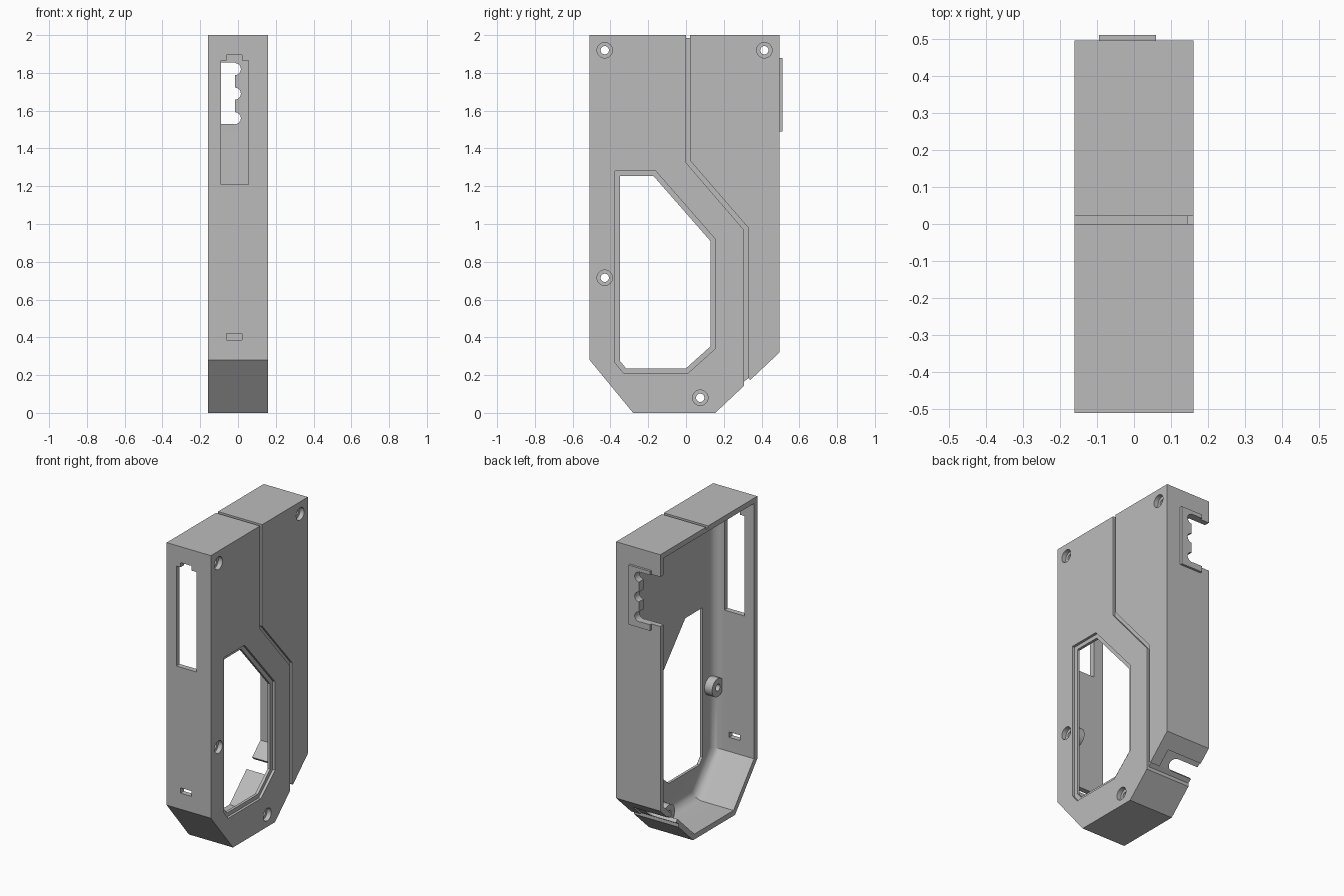
import bpy, bmesh, math
from mathutils import Matrix

if "Cube" in bpy.data.objects:
    bpy.data.objects.remove(bpy.data.objects["Cube"])

grey = bpy.data.materials.new("plain grey")
grey.diffuse_color = (0.5, 0.5, 0.5, 1)
grey.use_nodes = True
grey.node_tree.nodes["Principled BSDF"].inputs["Base Color"].default_value = grey.diffuse_color


def finish(name, bm):
    bmesh.ops.recalc_face_normals(bm, faces=bm.faces[:])
    me = bpy.data.meshes.new(name)
    bm.to_mesh(me)
    bm.free()
    ob = bpy.data.objects.new(name, me)
    bpy.context.collection.objects.link(ob)
    me.materials.append(grey)
    return ob


def prism(name, pts, x0, x1, fillet=0):
    """Extrude a (y, z) outline along x; optionally round the edges at x1."""
    bm = bmesh.new()
    f = bm.faces.new([bm.verts.new((x0, y, z)) for y, z in pts])
    r = bmesh.ops.extrude_face_region(bm, geom=[f])
    top = [g for g in r["geom"] if isinstance(g, bmesh.types.BMVert)]
    for v in top:
        v.co.x = x1
    if fillet:
        es = [e for e in bm.edges if all(v in top for v in e.verts)]
        bmesh.ops.recalc_face_normals(bm, faces=bm.faces[:])
        bmesh.ops.bevel(bm, geom=es, offset=fillet, segments=6,
                        profile=0.5, affect='EDGES')
    return finish(name, bm)


def box(name, x, y, z):
    return prism(name, [(y[0], z[0]), (y[1], z[0]), (y[1], z[1]), (y[0], z[1])], *x)


def cyl(name, axis, r, centre, length):
    bm = bmesh.new()
    rot = Matrix.Rotation(math.pi / 2, 4, 'Y' if axis == 'x' else 'X')
    bmesh.ops.create_cone(bm, cap_ends=True, segments=32, radius1=r, radius2=r,
                          depth=length, matrix=Matrix.Translation(centre) @ rot)
    return finish(name, bm)


def boolean(ob, tool, op='DIFFERENCE'):
    m = ob.modifiers.new(op.lower(), 'BOOLEAN')
    m.operation, m.object, m.solver = op, tool, 'EXACT'
    bpy.context.view_layer.objects.active = ob
    bpy.ops.object.modifier_apply(modifier=m.name)
    bpy.data.objects.remove(tool)


def inset(pts, d):
    """Offset a counter-clockwise outline inwards by d."""
    out = []
    n = len(pts)
    for i in range(n):
        (ax, ay), (bx, by), (cx, cy) = pts[i - 1], pts[i], pts[(i + 1) % n]
        l1, l2 = math.hypot(bx - ax, by - ay), math.hypot(cx - bx, cy - by)
        n1 = (-(by - ay) / l1, (bx - ax) / l1)
        n2 = (-(cy - by) / l2, (cx - bx) / l2)
        k = d / (1 + n1[0] * n2[0] + n1[1] * n2[1])
        out.append((bx + k * (n1[0] + n2[0]), by + k * (n1[1] + n2[1])))
    return out


W, WALL, FLOOR = 0.16, 0.035, 0.125

# open half shell with a filleted cavity
outline = [(-0.28, 0), (0.155, 0), (0.495, 0.32), (0.495, 2), (-0.51, 2), (-0.51, 0.28)]
shell = prism("casing_half", outline, -W, W)
boolean(shell, prism("cavity", inset(outline, WALL), -0.3, FLOOR, 0.06))

# screw bosses, counterbores and holes
for y, z in [(-0.43, 1.92), (0.415, 1.92), (-0.43, 0.715), (0.075, 0.08)]:
    boolean(shell, cyl("boss", 'x', 0.06, (0.105, y, z), 0.07), 'UNION')
    boolean(shell, cyl("counterbore", 'x', 0.041, (0.17, y, z), 0.08))
    boolean(shell, cyl("screw_hole", 'x', 0.022, (0.12, y, z), 0.3))

# window with a stepped rim
window = [(-0.33, 0.21), (0.01, 0.21), (0.155, 0.34), (0.155, 0.92),
          (-0.16, 1.28), (-0.375, 1.28), (-0.375, 0.265)]
boolean(shell, prism("window_recess", window, 0.143, 0.3))
boolean(shell, prism("window_hole", inset(window, 0.026), 0.05, 0.3))

# decorative groove over the side, top and bottom
left = [(0.0, 2.1), (0.0, 1.325), (0.308, 0.967), (0.308, 0.05)]
right = [(0.332, 0.05), (0.332, 0.977), (0.022, 1.335), (0.022, 2.1)]
boolean(shell, prism("side_groove", left + right, 0.145, 0.3))
boolean(shell, box("top_groove", (-0.3, 0.3), (0, 0.022), (1.985, 2.1)))
boolean(shell, prism("bottom_groove", [(0.308, 0.1), (0.345, 0.1), (0.345, 0.17),
                                       (0.33, 0.184), (0.308, 0.166)], -0.3, 0.3))

# front slots
boolean(shell, box("front_slot", (-0.09, 0.055), (-0.6, -0.44), (1.21, 1.865)))
boolean(shell, box("slot_tab", (-0.06, 0.02), (-0.6, -0.44), (1.85, 1.895)))
boolean(shell, box("small_slot", (-0.06, 0.02), (-0.6, -0.44), (0.385, 0.42)))

# back plate with a scalloped cable notch
boolean(shell, box("back_plate", (-0.095, 0.06), (0.48, 0.51), (1.49, 1.88)), 'UNION')
boolean(shell, box("cable_notch", (-0.3, -0.015), (0.42, 0.6), (1.53, 1.855)))
for z in (1.56, 1.69, 1.82):
    boolean(shell, cyl("scallop", 'y', 0.032, (-0.017, 0.51, z), 0.18))

# round-ended notch in the rear sloped face, with a shallow recess around it
slope = math.atan2(0.32, 0.34)


def on_slope(ob):
    ob.data.transform(Matrix.Translation((0, 0.37, 0.2024)) @ Matrix.Rotation(slope, 4, 'X'))
    return ob


boolean(shell, on_slope(box("notch_recess", (-0.3, 0.09), (-0.055, 0.07), (-0.1, 0.01))))
boolean(shell, on_slope(box("lower_notch", (-0.3, -0.01), (-0.04, 0.04), (-0.1, 0.07))))
boolean(shell, on_slope(finish("notch_end", (lambda b: (bmesh.ops.create_cone(
    b, cap_ends=True, segments=32, radius1=0.04, radius2=0.04, depth=0.16,
    matrix=Matrix.Translation((-0.01, 0, -0.01))), b)[1])(bmesh.new()))))

# smooth the fillets and round holes only
bpy.ops.object.select_all(action='DESELECT')
shell.select_set(True)
bpy.context.view_layer.objects.active = shell
bpy.ops.object.shade_smooth_by_angle(angle=math.radians(30))
